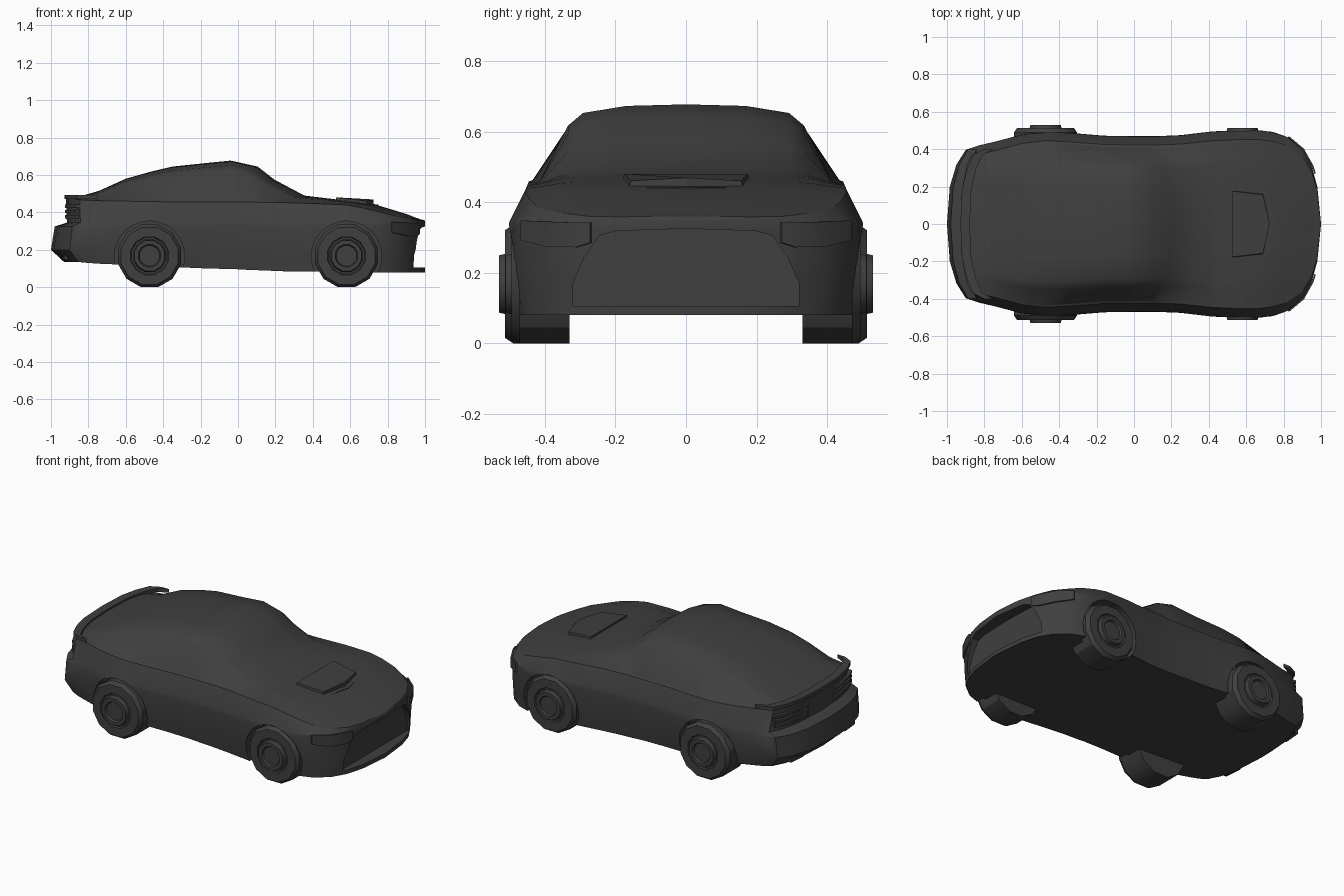
import bpy, bmesh, math
from mathutils import Vector

cube = bpy.data.objects.get("Cube")
if cube:
    bpy.data.objects.remove(cube, do_unlink=True)

# Single dark grey paint
paint = bpy.data.materials.new("dark_grey")
paint.use_nodes = True
GREY = (0.05, 0.05, 0.05, 1)
paint.diffuse_color = GREY
bsdf = next(n for n in paint.node_tree.nodes if n.type == 'BSDF_PRINCIPLED')
bsdf.inputs["Base Color"].default_value = GREY
bsdf.inputs["Roughness"].default_value = 0.6


def finish(name, bm, smooth=True):
    bmesh.ops.remove_doubles(bm, verts=bm.verts, dist=0.0005)
    bmesh.ops.recalc_face_normals(bm, faces=bm.faces)
    me = bpy.data.meshes.new(name)
    bm.to_mesh(me)
    bm.free()
    me.materials.append(paint)
    ob = bpy.data.objects.new(name, me)
    bpy.context.collection.objects.link(ob)
    if smooth:
        shade(ob)
    return ob


def shade(ob, angle=30):
    bpy.ops.object.select_all(action='DESELECT')
    ob.select_set(True)
    bpy.context.view_layer.objects.active = ob
    bpy.ops.object.shade_smooth_by_angle(angle=math.radians(angle))


def loft(bm, loops, close=False):
    """Skin a list of equally long point rows."""
    rows = [[bm.verts.new(p) for p in row] for row in loops]
    n = len(rows[0])
    for a, b in zip(rows, rows[1:]):
        for i in range(n if close else n - 1):
            j = (i + 1) % n
            bm.faces.new((a[i], a[j], b[j], b[i]))
    return rows


def prism(name, bottom, top, smooth=False):
    bm = bmesh.new()
    rows = loft(bm, [bottom, top], close=True)
    bm.faces.new(rows[0])
    bm.faces.new(rows[1])
    return finish(name, bm, smooth)


def cut(target, cutter):
    mod = target.modifiers.new("cut", 'BOOLEAN')
    mod.operation = 'DIFFERENCE'
    mod.solver = 'EXACT'
    mod.object = cutter
    cutter.hide_render = True
    bpy.context.view_layer.objects.active = target
    bpy.ops.object.modifier_apply(modifier=mod.name)
    bpy.data.objects.remove(cutter, do_unlink=True)


# Body stations: outline x, half width, centreline x, top z, belt z, floor z
STATIONS = [
    (-1, 0, -1, .475, .475, .135), (-.985, .2, -.995, .477, .475, .135),
    (-.95, .32, -.98, .48, .472, .135), (-.9, .4, -.95, .482, .468, .135),
    (-.84, .42, -.88, .49, .465, .13), (-.75, .44, -.77, .515, .462, .125),
    (-.6, .478, -.6, .58, .46, .12), (-.47, .495, -.47, .617, .458, .115),
    (-.35, .488, -.35, .645, .456, .108), (-.16, .472, -.18, .663, .455, .1),
    (-.02, .47, -.04, .677, .455, .097), (.05, .47, .105, .645, .455, .093),
    (.13, .47, .195, .575, .454, .09), (.25, .475, .355, .49, .452, .085),
    (.42, .495, .48, .475, .447, .083), (.58, .503, .62, .458, .44, .08),
    (.66, .503, .74, .44, .425, .08), (.75, .49, .84, .41, .405, .08),
    (.82, .465, .91, .388, .385, .08), (.9, .4, .95, .372, .37, .08),
    (.95, .31, .975, .363, .36, .08), (.98, .2, .99, .36, .358, .08),
    (1, 0, 1, .356, .356, .08)]
# Upper cross-section: fraction of belt width, fraction of height
UPPER = [(.975, .03), (.79, .73), (.69, .89), (.4, .98), (0, 1)]


def tail(x, k):
    """Pull the rear end in by factor k."""
    return x * (1 + (k - 1) * max(0, (-x - .6) / .4))


def section(st, side):
    x, w, xc, zt, ze, zb = st
    pts = [(tail(x, .93), 0, zb), (tail(x, .93), .96 * w, zb),
           (x, .99 * w, .2), (tail(x, .98), w, .325),
           (tail(x, .915), .995 * w, min(.345, ze - .012)),
           (tail(x, .92), .9 * w, ze)]
    for f, h in UPPER:
        xi = x + (xc - x) * (1 - f * f)
        pts.append((tail(xi, .92), .9 * w * f, ze + (zt - ze) * h))
    return [(px, side * py, pz) for px, py, pz in pts]


bm = bmesh.new()
for side in (1, -1):
    loft(bm, [section(s, side) for s in STATIONS])
body = finish("body", bm, False)

# Wheel arches
WHEELS = [("rear", -.473, 0.0), ("front", .58, -.018)]
for _, wx, _ in WHEELS:
    for side in (1, -1):
        ring = [(wx + .188 * math.cos(math.tau * i / 24),
                 .166 + .188 * math.sin(math.tau * i / 24)) for i in range(24)]
        cut(body, prism("arch_cutter", [(x, side * .42, z) for x, z in ring],
                        [(x, side * .7, z) for x, z in ring]))

# Grille opening
half = [(.32, .105), (.32, .17), (.29, .24), (.245, .305), (.2, .318)]
mouth = half + [(0, .325)] + [(-y, z) for y, z in reversed(half)]
cut(body, prism("grille_cutter", [(.925, y, z) for y, z in mouth],
                [(1.2, y, z) for y, z in mouth]))
shade(body)

# Wheels: lathe profile of (y, radius), twelve sides with a flat at the ground
TYRE = [(.33, 0), (.33, .174), (.49, .174), (.513, .158), (.513, .105),
        (.505, .1), (.505, .09), (.53, .084), (.53, .062), (.518, .056), (.518, 0)]
for label, wx, dy in WHEELS:
    for side, word in ((1, "left"), (-1, "right")):
        bm = bmesh.new()
        loft(bm, [[(wx + r * math.cos(a), side * (y + (dy if y > .4 else 0)),
                    .168 + r * math.sin(a))
                   for a in (math.tau * (i + .5) / 12 for i in range(12))]
                  for y, r in TYRE], close=True)
        finish(f"{label}_wheel_{word}", bm)


def bar(name, path, z0, z1, depth):
    """Strip that follows a path of (x, y); depth runs along x."""
    bm = bmesh.new()
    rows = loft(bm, [[(x, y, z0), (x, y, z1), (x + depth, y, z1), (x + depth, y, z0)]
                     for x, y in path], close=True)
    bm.faces.new(rows[0])
    bm.faces.new(rows[-1])
    return finish(name, bm)


# Rear lip spoiler
edge = [(-.8, .4), (-.86, .37), (-.895, .29), (-.92, .18)]
bar("rear_spoiler", edge + [(-.928, 0)] + [(x, -y) for x, y in reversed(edge)],
    .472, .494, .05)

# Tail light slats and exhaust tips
for side, word in ((1, "left"), (-1, "right")):
    for i in range(3):
        z = .368 + .028 * i
        bar(f"tail_light_{word}_{i + 1}",
            [(x, side * y) for x, y in [(-.925, .13), (-.917, .2), (-.893, .32), (-.868, .37)]],
            z, z + .017, .05)
    bar(f"exhaust_{word}", [(-.94, side * .2), (-.93, side * .31)], .148, .188, .1)

    # Headlights wrapped around the front corner
    bm = bmesh.new()
    lamp = [(.968, .27, .285, .342), (.955, .31, .272, .342),
            (.905, .4, .275, .345), (.826, .466, .292, .348)]
    rows = [[(x + dx, side * (y + dx * .6), z0), (x + dx, side * (y + dx * .6), z1)]
            for dx in (.004, -.004) for x, y, z0, z1 in lamp]
    outer, inner = rows[:4], rows[4:]
    r = loft(bm, [o + n[::-1] for o, n in zip(outer, inner)], close=True)
    bm.faces.new(r[0])
    bm.faces.new(r[-1])
    finish(f"headlight_{word}", bm)

# Hood scoop: thin surround and raised centre
frame = [(.5, .22), (.71, .19), (.75, 0), (.71, -.19), (.5, -.22)]
hood = lambda x: .475 - (x - .48) * .13
prism("scoop_frame", [(x, y, .42) for x, y in frame],
      [(x, y, hood(x) + .002 - abs(y) * .03) for x, y in frame])
scoop = [(.525, .185), (.69, .165), (.725, 0), (.69, -.165), (.525, -.185)]
prism("hood_scoop", [(x, y, .425) for x, y in scoop],
      [(x, y * .95, hood(x) + .026 - abs(y) * .08) for x, y in scoop])
